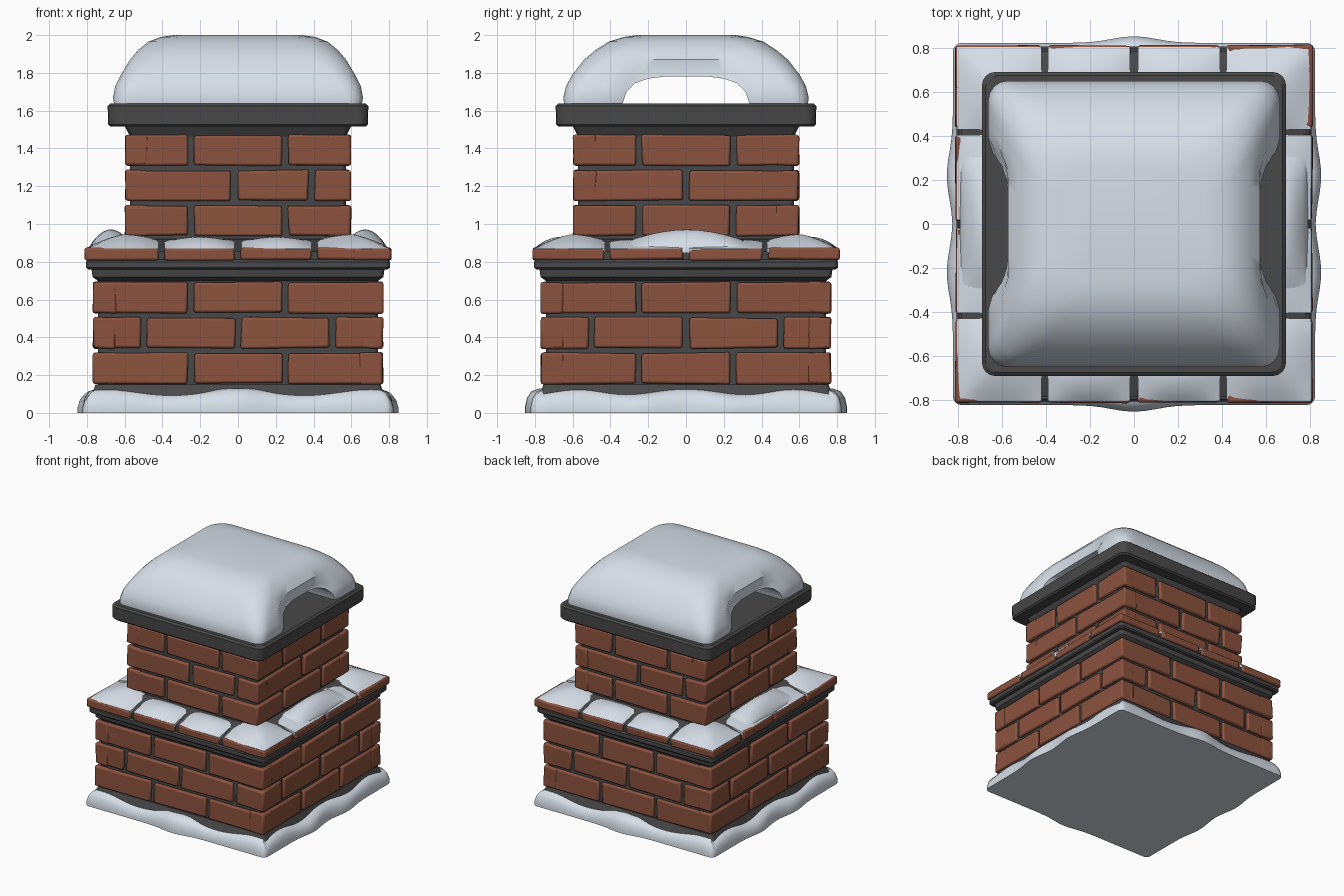
import bpy, bmesh, math, random
from mathutils import Matrix, Vector

random.seed(4)
if "Cube" in bpy.data.objects:
    bpy.data.objects.remove(bpy.data.objects["Cube"], do_unlink=True)


def material(name, rgb):
    m = bpy.data.materials.new(name)
    m.use_nodes = True
    m.diffuse_color = (*rgb, 1)
    m.node_tree.nodes["Principled BSDF"].inputs["Base Color"].default_value = (*rgb, 1)
    return m


BRICK = material("red brick", (0.26, 0.085, 0.047))
STONE = material("dark mortar", (0.065, 0.065, 0.065))
SNOW = material("snow", (0.68, 0.74, 0.81))


def finish(name, bm, mat, bevel=0, angle=40):
    bmesh.ops.recalc_face_normals(bm, faces=bm.faces)
    me = bpy.data.meshes.new(name)
    bm.to_mesh(me)
    bm.free()
    me.materials.append(mat)
    ob = bpy.data.objects.new(name, me)
    bpy.context.collection.objects.link(ob)
    if bevel:
        mod = ob.modifiers.new("bevel", "BEVEL")
        mod.width, mod.segments = bevel, 2
    bpy.ops.object.select_all(action="DESELECT")
    ob.select_set(True)
    bpy.context.view_layer.objects.active = ob
    bpy.ops.object.shade_smooth_by_angle(angle=math.radians(angle))
    return ob


def outline(hx, hy, r, arc=4, side=20):
    """Rounded rectangle with subdivided sides."""
    corners = []
    for q, (sx, sy) in enumerate([(1, 1), (-1, 1), (-1, -1), (1, -1)]):
        corners.append([])
        for i in range(arc + 1):
            a = (q + i / arc) * math.pi / 2
            corners[q].append(Vector((sx * (hx - r) + r * math.cos(a),
                                      sy * (hy - r) + r * math.sin(a), 0)))
    pts = []
    for q, c in enumerate(corners):
        nxt = corners[(q + 1) % 4][0]
        pts += c + [c[-1].lerp(nxt, i / side) for i in range(1, side)]
    return pts


def loft(name, rings, mat, shape=None, side=20, angle=40):
    """Stack rounded rectangles given as (half x, half y, radius, z)."""
    bm = bmesh.new()
    loops = []
    for hx, hy, r, z in rings:
        pts = [p + Vector((0, 0, z)) for p in outline(hx, hy, r, side=side)]
        loops.append([bm.verts.new(shape(p) if shape else p) for p in pts])
    n = len(loops[0])
    for a, b in zip(loops, loops[1:]):
        for i in range(n):
            j = (i + 1) % n
            bm.faces.new((a[i], a[j], b[j], b[i]))
    bm.faces.new(loops[0][::-1])
    bm.faces.new(loops[-1])
    return finish(name, bm, mat, angle=angle)


def square_loft(name, profile, mat, r=0.03):
    return loft(name, [(h, h, r, z) for h, z in profile], mat, side=1, angle=30)


def brick_course(name, half, z0, z1, front, side, depth=0.12, gap=0.034):
    """One ring of bricks; joints are positions along each face."""
    bm = bmesh.new()
    for k in range(4):
        turn = Matrix.Rotation(k * math.pi / 2, 4, "Z")
        cuts = [-half - gap / 2, *(side if k % 2 else front), half + gap / 2]
        for a, b in zip(cuts, cuts[1:]):
            size = (b - a - gap, depth, z1 - z0)
            mid = ((a + b) / 2, depth / 2 - half, (z0 + z1) / 2)
            verts = bmesh.ops.create_cube(
                bm, size=1, matrix=Matrix.Translation(mid) @ Matrix.Diagonal((*size, 1)))["verts"]
            for v in verts:
                v.co += Vector([random.uniform(-0.005, 0.005) for _ in range(3)])
                v.co = turn @ v.co
    return finish(name, bm, BRICK, bevel=0.012)


# Mortar core and dark mouldings
square_loft("base_plinth", [(0.81, 0.01), (0.795, 0.07), (0.765, 0.12), (0.755, 0.15)], STONE)
square_loft("lower_core", [(0.742, 0.1), (0.742, 0.72)], STONE)
square_loft("lower_cornice", [(0.73, 0.69), (0.77, 0.72), (0.775, 0.758), (0.795, 0.76),
                              (0.805, 0.77), (0.805, 0.8), (0.795, 0.812)], STONE)
square_loft("ledge_core", [(0.785, 0.8), (0.785, 0.855), (0.6, 0.92)], STONE)
square_loft("upper_core", [(0.572, 0.85), (0.572, 1.5)], STONE)
square_loft("upper_cornice", [(0.565, 1.45), (0.58, 1.48), (0.605, 1.53)], STONE)
square_loft("cap_slab", [(0.675, 1.515), (0.688, 1.528), (0.69, 1.625), (0.675, 1.638)], STONE, 0.06)

# Brick courses
thirds, halves = (-0.25, 0.25), (-0.5, 0, 0.5)
for i, joints in enumerate((thirds, halves, thirds)):
    z = 0.155 + 0.187 * i
    brick_course(f"lower_course_{i + 1}", 0.766, z, z + 0.162, joints, joints)
for i, (front, side) in enumerate(((thirds, thirds), ((-0.02, 0.39), (0,)), (thirds, thirds))):
    z = 0.938 + 0.186 * i
    brick_course(f"upper_course_{i + 1}", 0.596, z, z + 0.16, front, side)
brick_course("ledge_bricks", 0.81, 0.81, 0.872, (-0.405, 0, 0.405), (-0.42, 0, 0.42), 0.2)


# Snow pads lying on the ledge, rising toward the wall
def snow_pad(name, x0, x1, y0, y1, bump, n=10):
    bm = bmesh.new()
    grid = []
    for i in range(n + 3):
        row = []
        for j in range(n + 3):
            u = min(max((i - 1) / n, 0), 1)
            v = min(max((j - 1) / n, 0), 1)
            x, y = x0 + (x1 - x0) * u, y0 + (y1 - y0) * v
            m = max(abs(x), abs(y), 0.6)
            z = 0.87 + 0.2 * (0.81 - m)
            z += bump * math.sin(math.pi * u) ** 0.8 * math.sin(math.pi * v) ** 0.8 if 0 < u < 1 and 0 < v < 1 else 0
            if i in (0, n + 2) or j in (0, n + 2):
                z = 0.85
            row.append(bm.verts.new((x, y, z)))
        grid.append(row)
    for i in range(n + 2):
        for j in range(n + 2):
            bm.faces.new((grid[i][j], grid[i + 1][j], grid[i + 1][j + 1], grid[i][j + 1]))
    bmesh.ops.remove_doubles(bm, verts=bm.verts, dist=0.0001)
    return finish(name, bm, SNOW, angle=50)


for sx in (-1, 1):
    for sy in (-1, 1):
        tag = ("left" if sx > 0 else "right") + ("_back" if sy > 0 else "_front")
        snow_pad("corner_snow_" + tag, sx * 0.42, sx * 0.803, sy * 0.43, sy * 0.803, 0.035)
        snow_pad("end_snow_" + tag, sx * 0.018, sx * 0.39, sy * 0.585, sy * 0.803, 0.035)
        snow_pad("side_snow_" + tag, sx * 0.585, sx * 0.803, sy * 0.018, sy * 0.405, 0.015)
    snow_pad("drift_snow_" + tag, sx * 0.585, sx * 0.79, -0.32, 0.33, 0.075)


# Uneven snow skirt around the foot
def skirt_shape(p):
    p = p.copy()
    if abs(p.y) >= abs(p.x):
        p.y += math.copysign(0.03 * math.exp(-(p.x / 0.14) ** 2), p.y)
        wave = math.cos(p.x * 9)
    else:
        p.x += math.copysign(0.028 * math.exp(-((abs(p.y) - 0.22) / 0.14) ** 2), p.x)
        wave = math.cos(p.y * 11)
    p.z *= 1 + 0.13 * wave
    return p


loft("foot_snow", [(h, h, 0.04, z) for h, z in
                   ((0.822, 0), (0.822, 0.03), (0.812, 0.07), (0.79, 0.1), (0.745, 0.115))],
     SNOW, skirt_shape, 32)


# Thick snow on the cap with a tunnel melted through from side to side
def cap_shape(p):
    p = p.copy()
    if p.z < 1.85 and abs(p.x) > abs(p.y):
        p.x *= 1 - 0.09 * max(0, 1 - (p.y / 0.36) ** 4)
    return p


cap = loft("cap_snow", [(0.655, 0.645, 0.07, 1.63), (0.662, 0.65, 0.09, 1.67),
                        (0.65, 0.635, 0.1, 1.73), (0.62, 0.602, 0.11, 1.79),
                        (0.572, 0.54, 0.13, 1.87), (0.53, 0.48, 0.14, 1.92),
                        (0.475, 0.41, 0.14, 1.965), (0.41, 0.33, 0.14, 1.99),
                        (0.34, 0.26, 0.12, 2.0)], SNOW, cap_shape)
arch = [(0.35, 1.55), (0.335, 1.64), (0.315, 1.7), (0.27, 1.745), (0.2, 1.77), (0.1, 1.782)]
arch += [(-y, z) for y, z in reversed(arch)]
bm = bmesh.new()
face = bm.faces.new([bm.verts.new((-1, y, z)) for y, z in arch])
ext = bmesh.ops.extrude_face_region(bm, geom=[face])["geom"]
bmesh.ops.translate(bm, vec=(2, 0, 0), verts=[v for v in ext if isinstance(v, bmesh.types.BMVert)])
cutter = finish("tunnel_cutter", bm, SNOW)
cutter.hide_render = True
cut = cap.modifiers.new("tunnel", "BOOLEAN")
cut.operation, cut.object, cut.solver = "DIFFERENCE", cutter, "EXACT"
bpy.ops.object.select_all(action="DESELECT")
cap.select_set(True)
bpy.context.view_layer.objects.active = cap
bpy.ops.object.modifier_apply(modifier="tunnel")
bpy.data.objects.remove(cutter, do_unlink=True)
bpy.ops.object.shade_smooth_by_angle(angle=math.radians(40))
